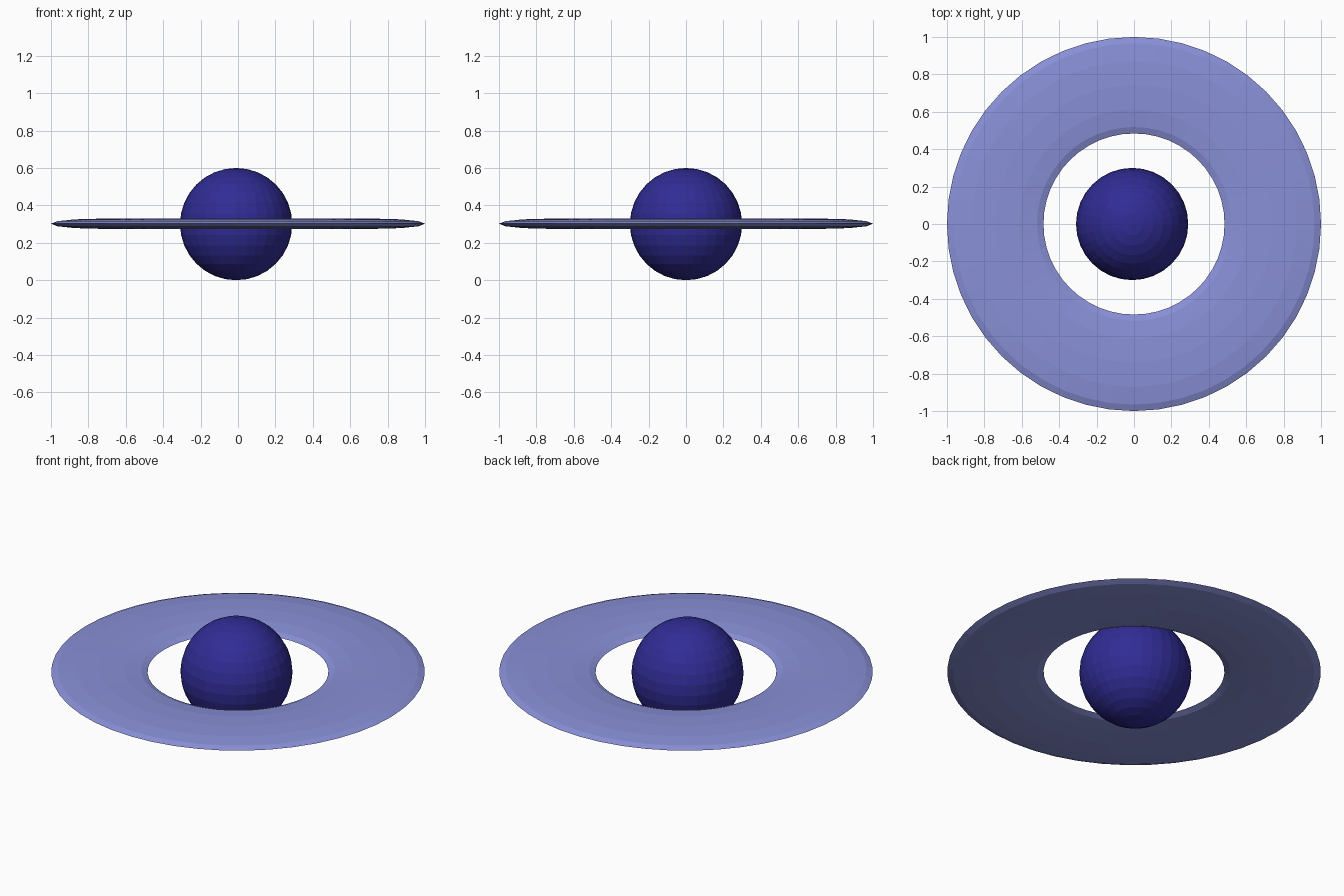
import bpy

if "Cube" in bpy.data.objects:
    bpy.data.objects.remove(bpy.data.objects["Cube"])


def paint(obj, name, rgb):
    mat = bpy.data.materials.new(name)
    mat.diffuse_color = (*rgb, 1.0)
    mat.use_nodes = True
    mat.node_tree.nodes["Principled BSDF"].inputs["Base Color"].default_value = mat.diffuse_color
    obj.data.materials.append(mat)


# Planet: flat-faced UV sphere resting on the ground
bpy.ops.mesh.primitive_uv_sphere_add(segments=32, ring_count=16, radius=0.30,
                                     location=(-0.01, 0, 0.30))
planet = bpy.context.object
planet.name = "planet"
paint(planet, "deep_blue", (0.03, 0.025, 0.30))

# Ring: wide torus squashed to a thin disc with a round hole
bpy.ops.mesh.primitive_torus_add(major_segments=48, minor_segments=12,
                                 major_radius=0.742, minor_radius=0.258,
                                 location=(0, 0, 0.302))
ring = bpy.context.object
ring.name = "planet_ring"
ring.scale.z = 0.105
bpy.ops.object.transform_apply(location=False, rotation=False, scale=True)
paint(ring, "pale_blue", (0.25, 0.28, 0.68))
